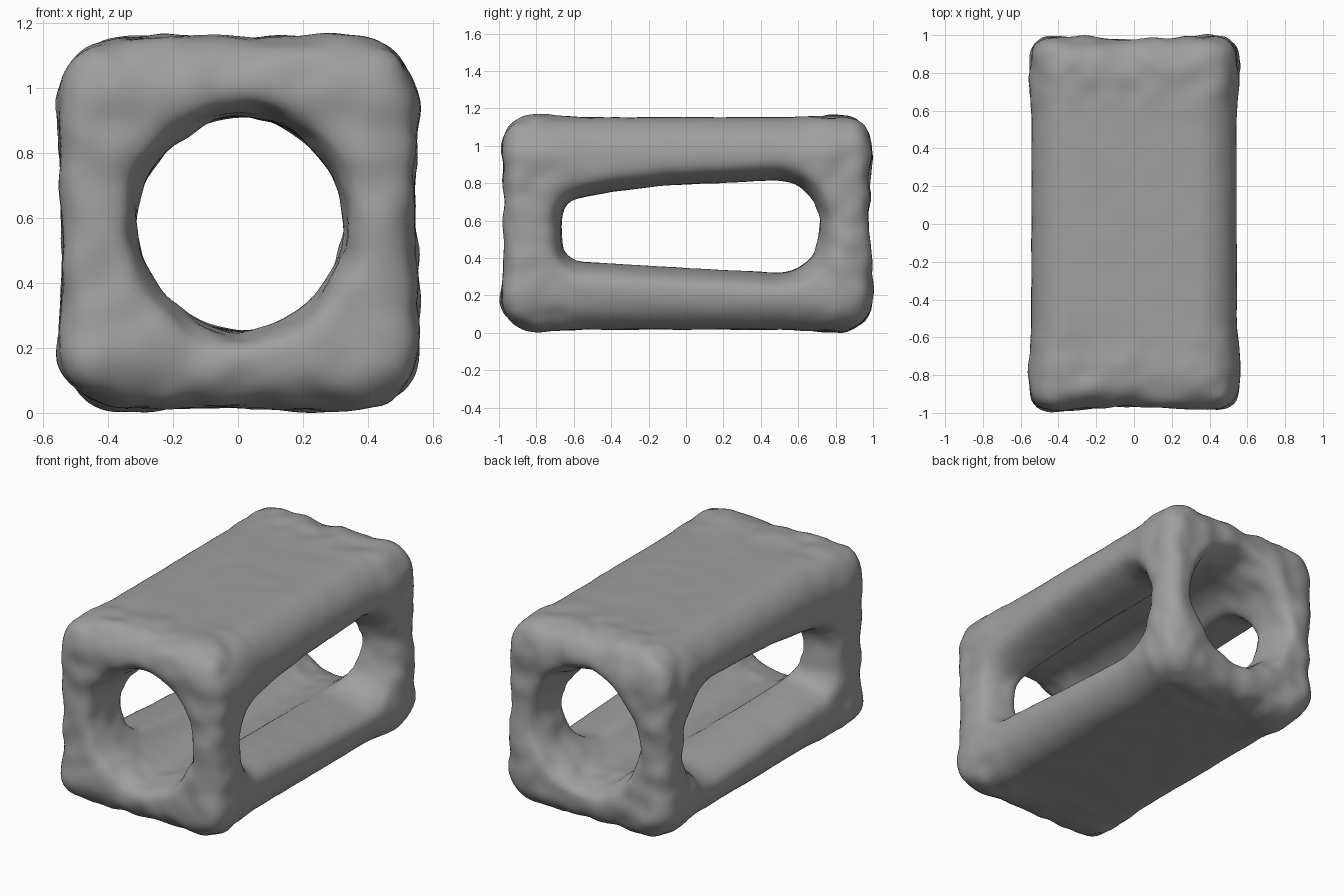
import bpy, bmesh, math
from mathutils import Vector, noise

cube = bpy.data.objects.get("Cube")
if cube:
    bpy.data.objects.remove(cube, do_unlink=True)

stone = bpy.data.materials.new("warm_grey")
stone.use_nodes = True
grey = (0.35, 0.35, 0.35, 1)
stone.diffuse_color = grey
stone.node_tree.nodes["Principled BSDF"].inputs["Base Color"].default_value = grey


def loft(name, outline, axis, sections):
    """Skin an outline through (depth, outward offset) sections along x or y."""
    bm = bmesh.new()
    n = len(outline)
    points = [Vector(p) for p in outline]
    rings = []
    for depth, offset in sections:
        ring = []
        for i, p in enumerate(points):
            along = (points[(i + 1) % n] - points[i - 1]).normalized()
            a, z = p + Vector((along.y, -along.x)) * offset
            ring.append(bm.verts.new((depth, a, z) if axis == "x" else (a, depth, z)))
        rings.append(ring)
    for near, far in zip(rings, rings[1:]):
        for i in range(n):
            j = (i + 1) % n
            bm.faces.new((near[i], near[j], far[j], far[i]))
    bm.faces.new(rings[0])
    bm.faces.new(rings[-1])
    bmesh.ops.recalc_face_normals(bm, faces=bm.faces)
    mesh = bpy.data.meshes.new(name)
    bm.to_mesh(mesh)
    bm.free()
    ob = bpy.data.objects.new(name, mesh)
    bpy.context.collection.objects.link(ob)
    return ob


def trumpet(start, end, flare, steps=7):
    """Sections of an opening whose mouth rolls outward at both ends."""
    half = []
    for i in range(steps + 1):
        t = math.sin(i / steps * math.pi / 2)
        half.append((start + (end - start) * t, flare * (1 - math.sqrt(max(0, 1 - t * t)))))
    half.append((end + .2, flare))
    return [(-d, o) for d, o in reversed(half)] + half


# Block: long edges roundest, upright edges tightest
body = [(-.545, .018), (.545, .018), (.545, 1.152), (-.545, 1.152)]
frame = loft("hollow_frame", body, "y", [(-.972, 0), (.98, 0)])
weights = frame.data.attributes.new("bevel_weight_edge", "FLOAT", "EDGE")
for edge in frame.data.edges:
    a, b = (frame.data.vertices[i].co for i in edge.vertices)
    run = b - a
    weights.data[edge.index].value = 1 if abs(run.y) > .1 else .75 if abs(run.x) > .1 else .5
bevel = frame.modifiers.new("round_edges", "BEVEL")
bevel.limit_method = "WEIGHT"
bevel.width = 0.2
bevel.segments = 8

# Round tunnel front to back, and a tapering slot side to side
circle = [(.008 + .315 * math.cos(t * math.tau / 32), .583 + .333 * math.sin(t * math.tau / 32))
          for t in range(32)]
slot = [(-.655, .47), (-.635, .41), (-.59, .385), (-.1, .355), (.5, .32), (.6, .34), (.67, .41),
        (.705, .5), (.705, .62), (.67, .72), (.6, .79), (.5, .815), (-.1, .785),
        (-.4, .75), (-.59, .71), (-.635, .69), (-.655, .63)]
cutters = [loft("tunnel_cutter", circle, "y", trumpet(.72, .98, .085)),
           loft("slot_cutter", slot, "x", trumpet(.25, .545, .115))]
for cutter in cutters:
    cutter.hide_render = True
    cutter.hide_set(True)
    cut = frame.modifiers.new(cutter.name, "BOOLEAN")
    cut.object = cutter
    cut.solver = "EXACT"

# Melt the joins together
remesh = frame.modifiers.new("remesh", "REMESH")
remesh.mode = "VOXEL"
remesh.voxel_size = 0.025
smooth = frame.modifiers.new("soften", "SMOOTH")
smooth.factor = 0.5
smooth.iterations = 10

# Bake the modifiers and remove the cutters
bpy.context.view_layer.update()
mesh = bpy.data.meshes.new_from_object(frame.evaluated_get(bpy.context.evaluated_depsgraph_get()))
frame.modifiers.clear()
frame.data = mesh
for cutter in cutters:
    bpy.data.objects.remove(cutter, do_unlink=True)

# Uneven surface, lumpier toward both ends, with slightly swollen corners
offsets = []
for v in mesh.vertices:
    x, y, z = v.co
    ends = min(1, max(0, (abs(y) - .55) / .25))
    lump = noise.noise(v.co * 4) * .014 + noise.noise(v.co * 9 + Vector((3, 7, 1))) * .014
    corner = .014 * ends * min(1, abs(x) / .45) * min(1, abs(z - .58) / .45)
    offsets.append(v.normal * (lump * (.15 + .85 * ends) + corner))
for v, offset in zip(mesh.vertices, offsets):
    v.co += offset

mesh.materials.clear()
mesh.materials.append(stone)
for p in mesh.polygons:
    p.use_smooth = True
